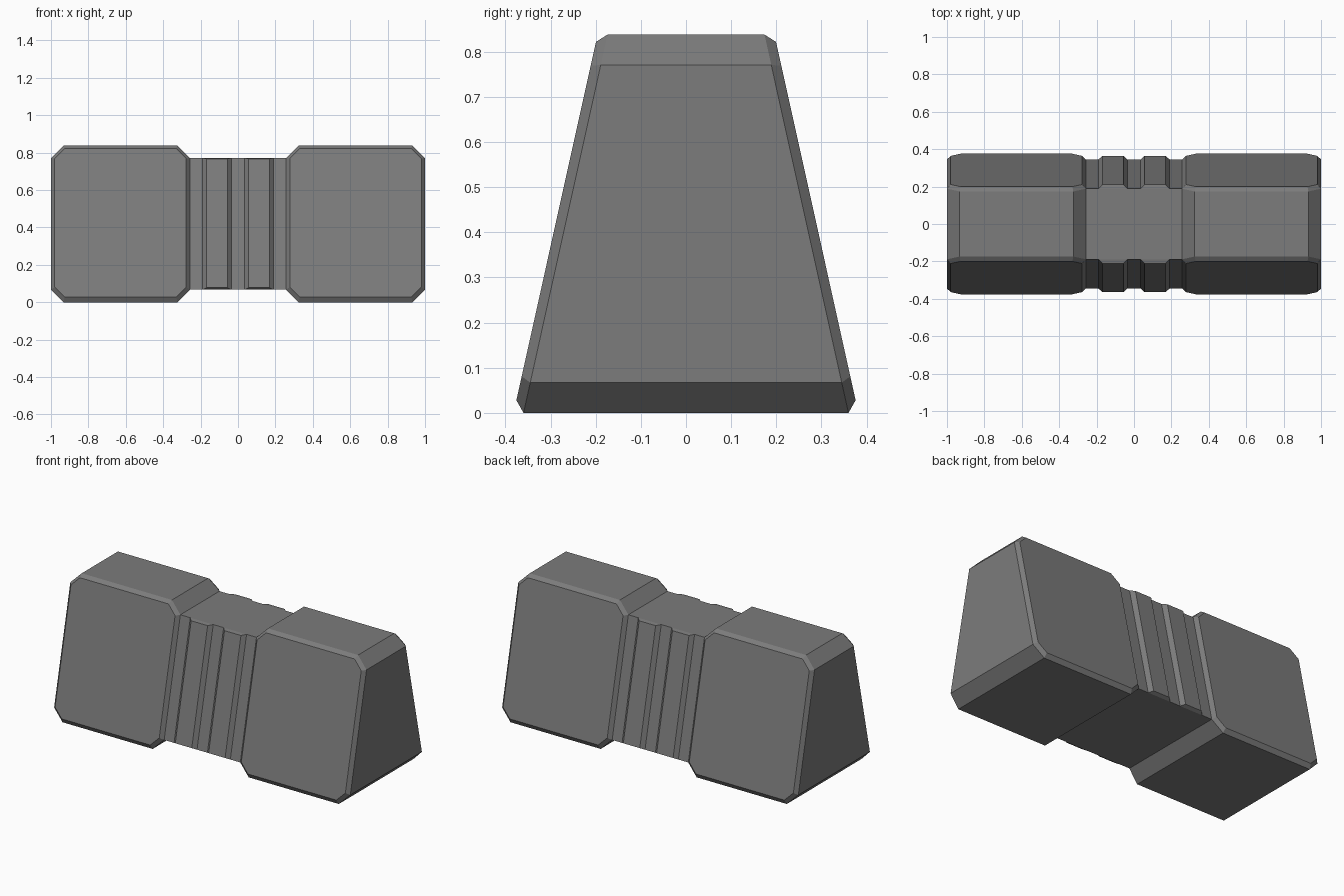
import bpy
import bmesh

cube = bpy.data.objects.get("Cube")
if cube:
    bpy.data.objects.remove(cube, do_unlink=True)

grey = bpy.data.materials.new("dark grey metal")
grey.use_nodes = True
colour = (0.2, 0.2, 0.2, 1)
grey.diffuse_color = colour
grey.node_tree.nodes["Principled BSDF"].inputs["Base Color"].default_value = colour

SLOPE = 0.222       # both faces lean inwards towards the top
BASE_DEPTH = 0.36   # half depth of the body at the ground
RAISE = 0.022       # how far the raised faces stand out


def outline(x0, x1, z0, z1, cut=0):
    """Rectangle in x and z, with its corners cut off if asked."""
    if not cut:
        return [(x0, z0), (x1, z0), (x1, z1), (x0, z1)]
    return [(x0 + cut, z0), (x1 - cut, z0), (x1, z0 + cut), (x1, z1 - cut),
            (x1 - cut, z1), (x0 + cut, z1), (x0, z1 - cut), (x0, z0 + cut)]


def loft(name, layers):
    """Join (outline, side, raise) layers from front to back into a closed solid."""
    bm = bmesh.new()
    rings = [[bm.verts.new((x, side * (BASE_DEPTH + up - SLOPE * z), z))
              for x, z in pts] for pts, side, up in layers]
    n = len(rings[0])
    for a, b in zip(rings, rings[1:]):
        for i in range(n):
            j = (i + 1) % n
            bm.faces.new((a[i], a[j], b[j], b[i]))
    bm.faces.new(rings[0])
    bm.faces.new(rings[-1])
    bmesh.ops.recalc_face_normals(bm, faces=bm.faces)
    mesh = bpy.data.meshes.new(name)
    bm.to_mesh(mesh)
    bm.free()
    mesh.materials.append(grey)
    obj = bpy.data.objects.new(name, mesh)
    bpy.context.collection.objects.link(obj)


# Two heavy end blocks with cut corners and bevelled faces
for name, x0, x1 in (("right_block", -1, -0.257), ("left_block", 0.257, 1)):
    rim = outline(x0, x1, 0, 0.838, 0.067)
    face = outline(x0 + 0.02, x1 - 0.02, 0.028, 0.822, 0.053)
    loft(name, [(face, -1, RAISE), (rim, -1, 0), (rim, 1, 0), (face, 1, RAISE)])

# Narrow centre bar
bar = outline(-0.257, 0.257, 0.067, 0.771)
loft("centre_bar", [(bar, -1, 0), (bar, 1, 0)])

# Two bevelled ridges on the front and two on the back of the bar
for place, side in (("front", -1), ("back", 1)):
    for name, x0, x1 in (("right", -0.19, -0.035), ("left", 0.035, 0.19)):
        foot = outline(x0, x1, 0.067, 0.771)
        top = outline(x0 + 0.022, x1 - 0.022, 0.078, 0.767)
        loft(f"{place}_{name}_ridge", [(foot, side, 0), (top, side, RAISE)])
